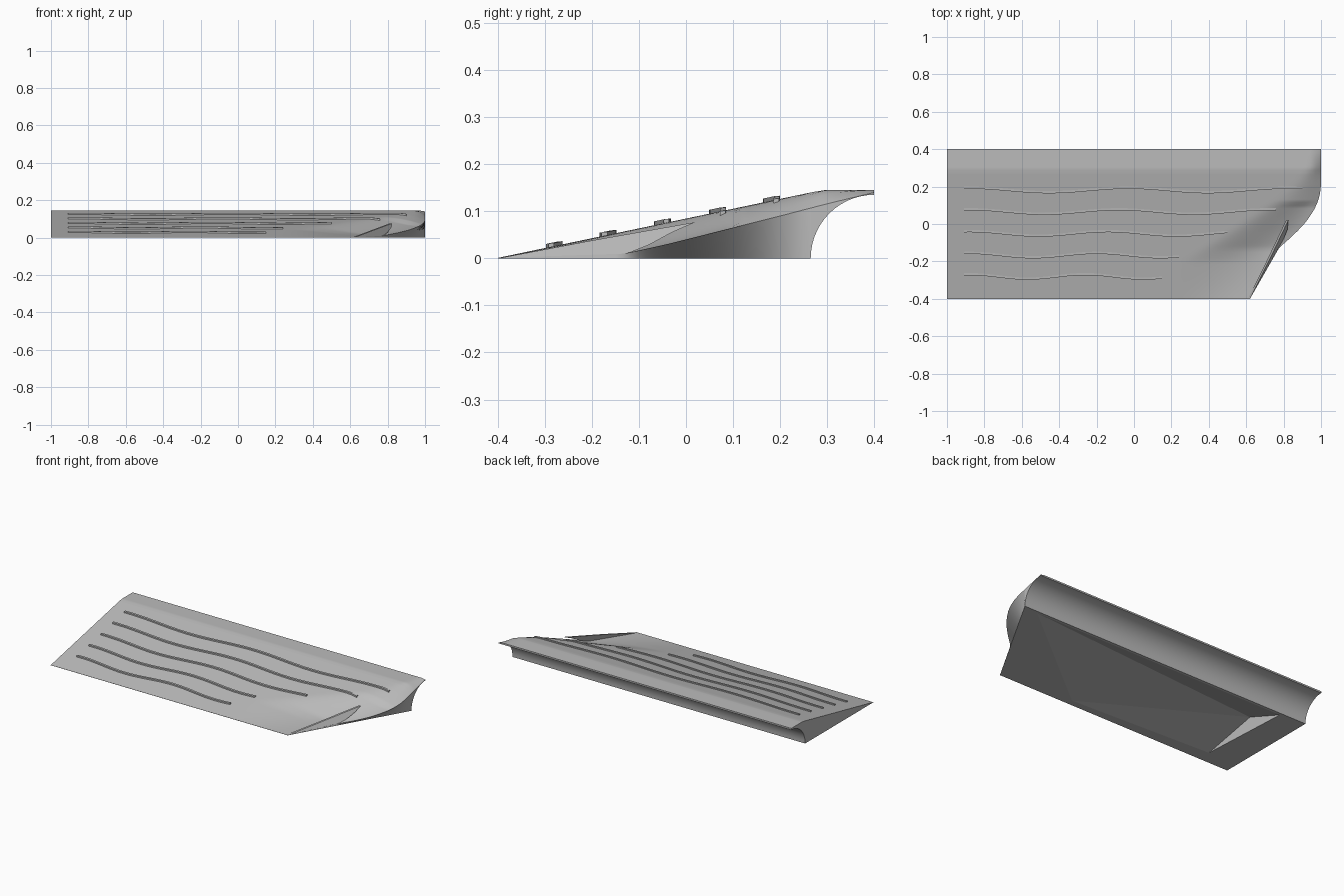
import bpy, bmesh, math

if "Cube" in bpy.data.objects:
    bpy.data.objects.remove(bpy.data.objects["Cube"])

gray = bpy.data.materials.new("plain gray")
gray.diffuse_color = (0.5, 0.5, 0.5, 1)
gray.use_nodes = True
gray.node_tree.nodes["Principled BSDF"].inputs["Base Color"].default_value = gray.diffuse_color


def interp(points, v):
    """Piecewise linear lookup."""
    for (a, p), (b, q) in zip(points, points[1:]):
        if v <= b:
            return p + (q - p) * max(0, (v - a) / (b - a))
    return points[-1][1]


def make(name, bm, smooth=True):
    bmesh.ops.recalc_face_normals(bm, faces=bm.faces)
    me = bpy.data.meshes.new(name)
    bm.to_mesh(me)
    bm.free()
    ob = bpy.data.objects.new(name, me)
    bpy.context.collection.objects.link(ob)
    me.materials.append(gray)
    if smooth:
        bpy.ops.object.select_all(action='DESELECT')
        ob.select_set(True)
        bpy.context.view_layer.objects.active = ob
        bpy.ops.object.shade_smooth_by_angle(angle=math.radians(28))
    return ob


TOP = [(-.4, .001), (.27, .141), (.295, .145), (.4, .145)]       # sloping deck height
OUT = [(-.4, .62), (-.13, .772), (-.08, .83), (-.04, .872), (0, .91), (.04, .94),
       (.08, .965), (.12, .983), (.16, .994), (.21, 1), (.4, 1)]  # right outline
EDGE = [(-.4, .001), (-.13, .01), (-.04, .03), (.1, .065), (.2, .09), (.3, .116), (.4, .14)]
CREST = [(-.4, .2), (-.2, .25), (0, .56), (.1, .72), (.2, .85), (.3, .94), (.4, .97)]


def surface(x, y):
    """Deck height, sinking toward the scooped right corner."""
    h, xc = interp(TOP, y), interp(CREST, y)
    t = min(1, max(0, (x - xc) / (interp(OUT, y) - xc)))
    t = t * t * (3 - 2 * t) if y < .1 else t ** 2
    return h + (interp(EDGE, y) - h) * t


def bottom(y):
    """Flat base, then the concave rear cove."""
    return 0 if y <= .265 else math.sqrt(max(0, .135 ** 2 - (.4 - y) ** 2))


# Wedge body, lofted from cross-sections running front to back
ys = [-.4 + .665 * i / 40 for i in range(41)]
ys += [.4 - .135 * math.cos(math.pi / 2 * i / 14) for i in range(1, 15)]
N = 70
bm = bmesh.new()
rings = []
for y in ys:
    xr = interp(OUT, y)
    xb = min(1, .62 + .38 * (y + .4) / .665)
    xs = [-1 + (xr + 1) * i / N for i in range(N + 1)]
    ring = [bm.verts.new((x, y, surface(x, y))) for x in xs]
    ring += [bm.verts.new((xb, y, bottom(y))), bm.verts.new((-1, y, bottom(y)))]
    rings.append(ring)
for a, b in zip(rings, rings[1:]):
    for i in range(len(a)):
        j = (i + 1) % len(a)
        bm.faces.new((a[i], a[j], b[j], b[i]))
bm.faces.new(rings[0])
bm.faces.new(rings[-1])
body = make("wedge_body", bm)

# Shallow tapered hollow under the body
bm = bmesh.new()
for x, y in ((-.8, -.316), (-.83, .25), (.9, .25), (.14, -.36)):
    bm.verts.new((x, y, 0))
    bm.verts.new((x, y, -.05))
bm.verts.new((-.81, .02, .08))
bmesh.ops.convex_hull(bm, input=bm.verts[:])
cutter = make("hollow_cutter", bm, False)
cutter.hide_render = True
cutter.hide_viewport = True
cut = body.modifiers.new("hollow", 'BOOLEAN')
cut.operation = 'DIFFERENCE'
cut.solver = 'EXACT'
cut.object = cutter

# Thin fin standing on the right corner
bm = bmesh.new()
fin = [(.62, -.4, .0), (.72, -.2, .038), (.825, .02, .077), (.82, -.03, .055),
       (.8, -.08, .028), (.772, -.13, .008)]
sides = [[bm.verts.new((x + d, y, z)) for x, y, z in fin] for d in (0, -.012)]
for s in sides:
    bm.faces.new(s)
for i in range(len(fin)):
    j = (i + 1) % len(fin)
    bm.faces.new((sides[0][i], sides[0][j], sides[1][j], sides[1][i]))
make("corner_fin", bm, False)

# Wavy grip ribs across the deck
for k, (yc, end, period) in enumerate(((.182, .9, .85), (.067, .76, .8), (-.05, .5, .74),
                                       (-.166, .24, .68), (-.28, .15, .62))):
    bm = bmesh.new()
    prev, n = None, 70
    for i in range(n + 1):
        x = -.91 + (end + .91) * i / n
        y = yc + .012 * math.cos(2 * math.pi * (x + .88) / period)
        z = surface(x, y)
        ring = [bm.verts.new((x, y + dy, z + dz)) for dy, dz in
                ((-.006, -.004), (-.006, .007), (.006, .008), (.006, -.004))]
        if prev:
            for a in range(4):
                b = (a + 1) % 4
                bm.faces.new((prev[a], prev[b], ring[b], ring[a]))
        else:
            bm.faces.new(ring)
        prev = ring
    bm.faces.new(prev)
    make("grip_rib_%d" % (k + 1), bm)
